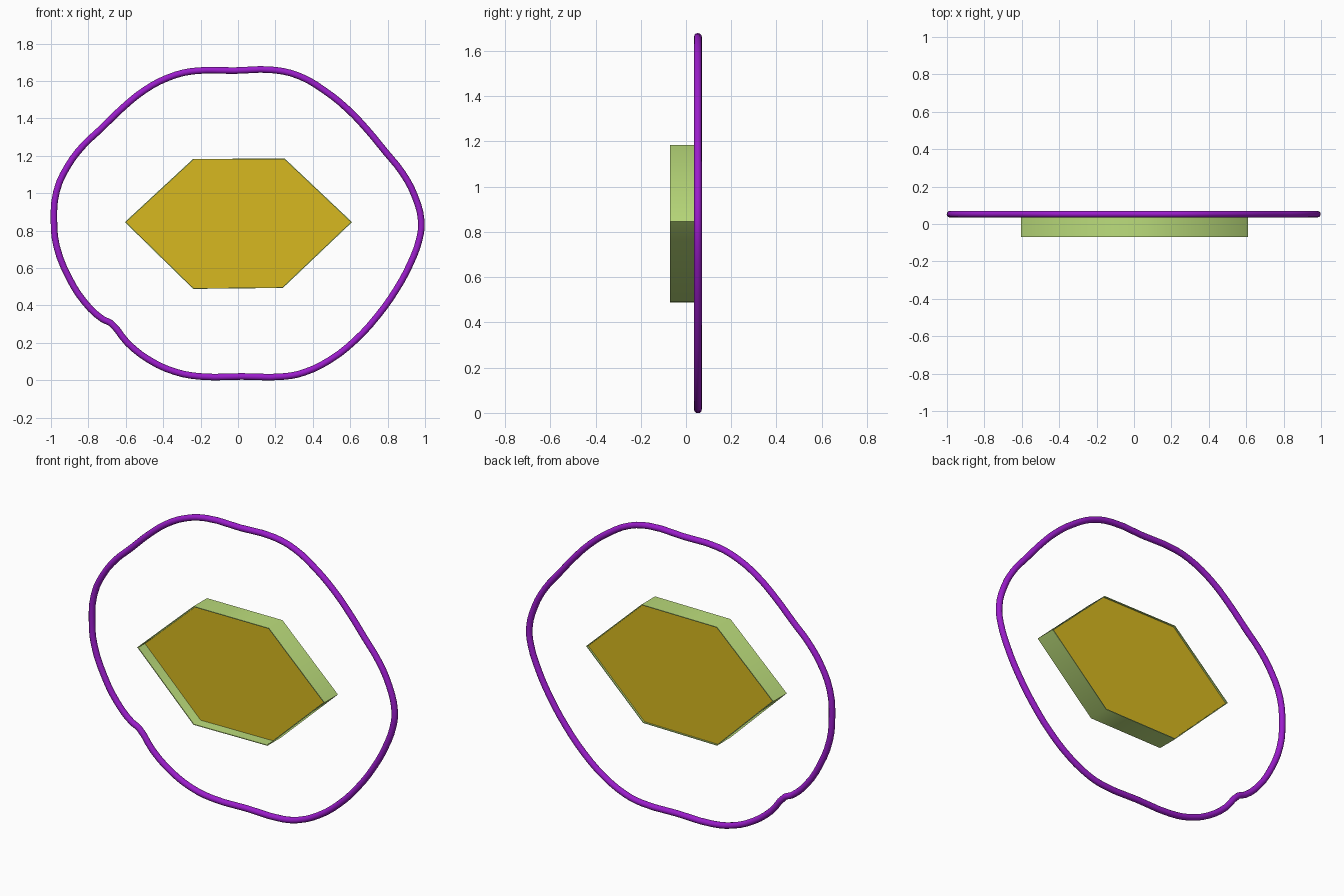
import bpy, bmesh
from math import radians
from mathutils import Vector

if "Cube" in bpy.data.objects:
    bpy.data.objects.remove(bpy.data.objects["Cube"])


def paint(obj, name, rgb):
    mat = bpy.data.materials.new(name)
    mat.diffuse_color = (*rgb, 1)
    mat.use_nodes = True
    mat.node_tree.nodes["Principled BSDF"].inputs["Base Color"].default_value = mat.diffuse_color
    obj.data.materials.append(mat)


def mesh_object(name, bm):
    bmesh.ops.recalc_face_normals(bm, faces=bm.faces)
    me = bpy.data.meshes.new(name)
    bm.to_mesh(me)
    bm.free()
    obj = bpy.data.objects.new(name, me)
    bpy.context.collection.objects.link(obj)
    return obj


def activate(obj):
    bpy.ops.object.select_all(action='DESELECT')
    obj.select_set(True)
    bpy.context.view_layer.objects.active = obj


# Hexagon outline in the x-z plane, shared by frame and panel
HEX = [(-.605, .845), (-.24, 1.183), (.25, 1.185),
       (.61, .845), (.24, .493), (-.24, .488)]
CENTRE = Vector((0, .84))


def hex_loop(bm, y, scale=1.0):
    pts = [CENTRE + (Vector(p) - CENTRE) * scale for p in HEX]
    return [bm.verts.new((p.x, y, p.y)) for p in pts]


def bridge(bm, a, b):
    for i in range(len(a)):
        j = (i + 1) % len(a)
        bm.faces.new((a[i], a[j], b[j], b[i]))


# Thin hexagonal frame, open front and back
bm = bmesh.new()
loops = [hex_loop(bm, -.07), hex_loop(bm, .055),
         hex_loop(bm, .055, .988), hex_loop(bm, -.07, .988)]
for k in range(4):
    bridge(bm, loops[k], loops[(k + 1) % 4])
frame = mesh_object("hexagon_frame", bm)
paint(frame, "light_green", (.5, .72, .2))
activate(frame)
bpy.ops.object.shade_smooth_by_angle(angle=radians(88))

# Yellow panel set inside the frame
bm = bmesh.new()
front, back = hex_loop(bm, -.008, .988), hex_loop(bm, .045, .988)
bridge(bm, front, back)
bm.faces.new(front)
bm.faces.new(back[::-1])
panel = mesh_object("hexagon_panel", bm)
paint(panel, "yellow", (.68, .48, .014))

# Outer tube bent along a hand-shaped rounded loop
PATH = [(-.245, 1.652), (-.02, 1.655), (.195, 1.658), (.33, 1.625), (.46, 1.55),
        (.585, 1.45), (.69, 1.34), (.785, 1.225), (.88, 1.107), (.945, .985),
        (.98, .85), (.97, .755), (.92, .62), (.848, .487), (.745, .342),
        (.623, .21), (.49, .107), (.355, .042), (.25, .02), (.02, .02),
        (-.205, .02), (-.34, .046), (-.473, .107), (-.59, .198), (-.68, .305),
        (-.725, .327), (-.82, .417), (-.905, .55), (-.97, .717), (-.984, .85),
        (-.97, 1.01), (-.91, 1.145), (-.825, 1.257), (-.74, 1.337),
        (-.607, 1.465), (-.5, 1.55), (-.38, 1.615)]
cu = bpy.data.curves.new("outer_ring", 'CURVE')
cu.dimensions = '3D'
cu.bevel_depth = .0175
cu.bevel_resolution = 4
cu.resolution_u = 3
sp = cu.splines.new('BEZIER')
sp.bezier_points.add(len(PATH) - 1)
for bp, (x, z) in zip(sp.bezier_points, PATH):
    bp.co = (x, .0525, z)
    bp.handle_left_type = bp.handle_right_type = 'AUTO'
sp.use_cyclic_u = True
ring = bpy.data.objects.new("outer_ring", cu)
bpy.context.collection.objects.link(ring)
activate(ring)
bpy.ops.object.convert(target='MESH')
ring = bpy.context.object
bpy.ops.object.shade_smooth()
paint(ring, "purple", (.33, .012, .6))
